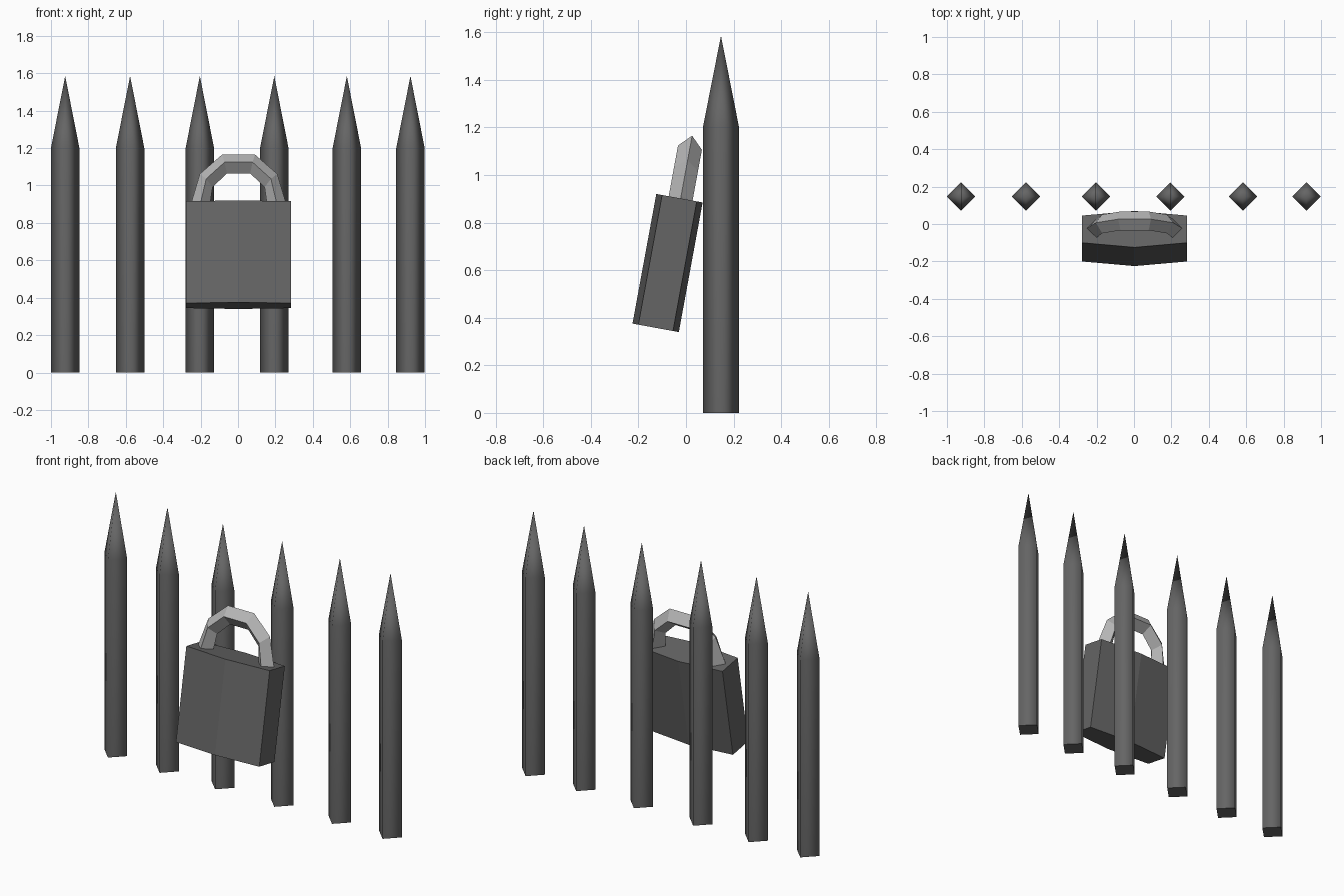
import bpy, bmesh, math
from mathutils import Matrix

if "Cube" in bpy.data.objects:
    bpy.data.objects.remove(bpy.data.objects["Cube"])


def material(name, value):
    m = bpy.data.materials.new(name)
    m.diffuse_color = (value, value, value, 1)
    m.use_nodes = True
    m.node_tree.nodes["Principled BSDF"].inputs["Base Color"].default_value = m.diffuse_color
    return m


iron = material("dark iron", 0.13)
steel = material("light steel", 0.46)


def loft(name, rings, mat, smooth=False, apex=None):
    """Skin a list of equal-length point rings; end in a cap or a point."""
    bm = bmesh.new()
    vs = [[bm.verts.new(p) for p in ring] for ring in rings]
    n = len(vs[0])
    sides = []
    for a, b in zip(vs, vs[1:]):
        for i in range(n):
            j = (i + 1) % n
            sides.append(bm.faces.new((a[i], a[j], b[j], b[i])))
    if apex:
        tip = bm.verts.new(apex)
        for i in range(n):
            sides.append(bm.faces.new((vs[-1][i], vs[-1][(i + 1) % n], tip)))
    else:
        bm.faces.new(vs[-1])
    bm.faces.new(vs[0][::-1])
    bmesh.ops.recalc_face_normals(bm, faces=bm.faces)
    if smooth:
        for f in sides:
            f.smooth = True
        for e in bm.edges:  # keep the flat base crisp
            if not all(f.smooth for f in e.link_faces):
                e.smooth = False
    me = bpy.data.meshes.new(name)
    bm.to_mesh(me)
    bm.free()
    me.materials.append(mat)
    ob = bpy.data.objects.new(name, me)
    bpy.context.collection.objects.link(ob)
    return ob


# Fence posts: diamond section with a long spike
R, POST_Y = 0.076, 0.147
for k, x in enumerate((-0.924, -0.577, -0.204, 0.194, 0.582, 0.922)):
    rings = [[(x + R * math.cos(a * math.pi / 2), POST_Y + R * math.sin(a * math.pi / 2), z)
              for a in range(4)] for z in (0, 1.2)]
    loft(f"fence_post_{k + 1}", rings, iron, smooth=True, apex=(x, POST_Y, 1.585))

# The lock leans back against the posts
lean = Matrix.Translation((0.003, -0.0775, 0.63)) @ Matrix.Rotation(math.radians(-10.4), 4, 'X')

# Lock body: block with slightly ridged front and back
outline = [(-0.28, -0.074), (0, -0.099), (0.28, -0.074), (0.28, 0.074), (0, 0.099), (-0.28, 0.074)]
body = loft("lock_body", [[(x, y, z) for x, y in outline] for z in (-0.277, 0.277)], iron)
body.matrix_world = lean

# Shackle: diamond section swept along a five-sided arch (x, z, outward dx, dz)
half = [(0.214, 0.22, 0.049, 0.012), (0.203, 0.275, 0.049, 0.012),
        (0.173, 0.404, 0.034, 0.036), (0.075, 0.494, 0.013, 0.051)]
path = half + [(-x, z, -dx, dz) for x, z, dx, dz in reversed(half)]
rings = [[(x + dx, 0.005, z + dz), (x, -0.046, z), (x - dx, 0.005, z - dz), (x, 0.056, z)]
         for x, z, dx, dz in path]
shackle = loft("shackle", rings, steel)
shackle.matrix_world = lean
